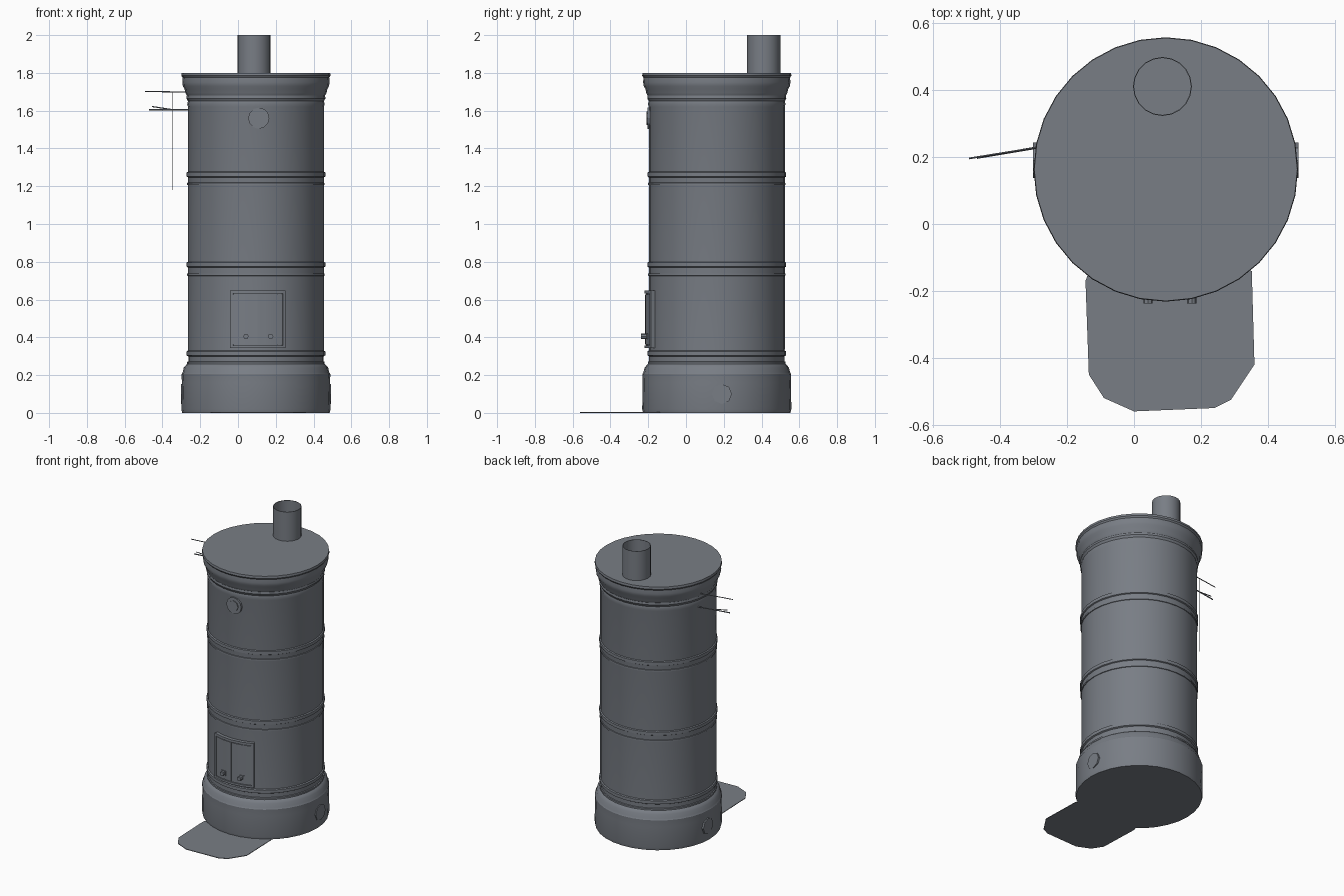
import bpy, bmesh, math
from mathutils import Vector, Matrix

if "Cube" in bpy.data.objects:
    bpy.data.objects.remove(bpy.data.objects["Cube"])

CENTRE = Vector((0.095, 0.163, 0))
BODY_R = 0.36
X, Y = Vector((1, 0, 0)), Vector((0, 1, 0))

metal = bpy.data.materials.new("grey_metal")
metal.use_nodes = True
GREY = (0.19, 0.207, 0.235, 1)
metal.diffuse_color = GREY
metal.node_tree.nodes["Principled BSDF"].inputs["Base Color"].default_value = GREY


def finish(name, bm, smooth=False):
    bmesh.ops.recalc_face_normals(bm, faces=bm.faces)
    mesh = bpy.data.meshes.new(name)
    bm.to_mesh(mesh)
    bm.free()
    mesh.materials.append(metal)
    obj = bpy.data.objects.new(name, mesh)
    bpy.context.collection.objects.link(obj)
    if smooth:
        bpy.ops.object.select_all(action='DESELECT')
        obj.select_set(True)
        bpy.context.view_layer.objects.active = obj
        bpy.ops.object.shade_smooth_by_angle(angle=math.radians(30))
    return obj


def lathe(name, profile, centre, sides):
    """Spin a (radius, height) profile about a vertical axis."""
    bm = bmesh.new()
    verts = [bm.verts.new(centre + Vector((r, 0, z))) for r, z in profile]
    edges = [bm.edges.new(pair) for pair in zip(verts, verts[1:])]
    bmesh.ops.spin(bm, geom=verts + edges, cent=centre, axis=(0, 0, 1),
                   angle=math.tau, steps=sides, use_merge=True)
    bmesh.ops.remove_doubles(bm, verts=bm.verts, dist=0.0002)
    return finish(name, bm, True)


def rod(name, start, end, radius, sides=12):
    """Cylinder between two points."""
    start, end = Vector(start), Vector(end)
    axis = end - start
    turn = axis.to_track_quat('Z', 'Y').to_matrix().to_4x4()
    bm = bmesh.new()
    bmesh.ops.create_cone(bm, cap_ends=True, segments=sides, radius1=radius,
                          radius2=radius, depth=axis.length,
                          matrix=Matrix.Translation((start + end) / 2) @ turn)
    return finish(name, bm, True)


def curved_plate(name, x0, x1, z0, z1, rise, steps=4):
    """Plate wrapped round the front of the body."""
    a0, a1 = (math.asin((x - CENTRE.x) / BODY_R) for x in (x0, x1))
    bm = bmesh.new()
    rings = []
    for i in range(steps + 1):
        a = a0 + (a1 - a0) * i / steps
        out = Vector((math.sin(a), -math.cos(a), 0))
        rings.append([bm.verts.new(CENTRE + out * r + Vector((0, 0, z)))
                      for r, z in ((BODY_R - 0.01, z0), (BODY_R + rise, z0),
                                   (BODY_R + rise, z1), (BODY_R - 0.01, z1))])
    for a, b in zip(rings, rings[1:]):
        for k in range(4):
            n = (k + 1) % 4
            bm.faces.new((a[k], a[n], b[n], b[k]))
    bm.faces.new(rings[0])
    bm.faces.new(rings[-1])
    return finish(name, bm, True)


# Main drum: plinth, stepped moulding, plain wall, flared cornice and lid
lathe("stove_body", [
    (0, 0), (0.39, 0), (0.395, 0.02), (0.392, 0.16), (0.394, 0.205),
    (0.388, 0.215), (0.382, 0.24), (0.366, 0.258), (0.358, 0.262),
    (0.358, 0.30), (BODY_R, 0.34), (BODY_R, 1.62), (0.364, 1.635),
    (0.36, 1.65), (0.368, 1.665), (0.366, 1.68), (0.374, 1.695),
    (0.378, 1.715), (0.387, 1.73), (0.39, 1.75), (0.388, 1.775),
    (0.395, 1.785), (0.393, 1.80), (0, 1.80)], CENTRE, 32)

# Raised hoops in the wall
for label, z in (("lower", 0.785), ("upper", 1.262), ("lower_thin", 0.732),
                 ("upper_thin", 1.212), ("foot", 0.315), ("foot_thin", 0.265)):
    h, rise = (0.018, 0.007) if "thin" not in label else (0.009, 0.004)
    lathe(label + "_hoop", [(BODY_R - 0.006, z - h), (BODY_R + rise, z - h * 0.6),
                            (BODY_R + rise, z + h * 0.6), (BODY_R - 0.006, z + h)],
          CENTRE, 32)

# Open flue pipe at the back of the lid
lathe("flue_pipe", [(0.085, 1.80), (0.088, 1.80), (0.088, 2.0), (0.085, 2.0),
                    (0.085, 1.80)], Vector((0.085, 0.411, 0)), 20)

# Double fire door with raised frame and knobs
curved_plate("door_backing", -0.028, 0.235, 0.35, 0.64, 0.014)
for side, x in (("right", -0.022), ("left", 0.109)):
    curved_plate(side + "_door", x, x + 0.122, 0.362, 0.628, 0.02)
    kx = x + 0.064
    rod(side + "_door_knob", (kx, -0.205, 0.405), (kx, -0.238, 0.405), 0.014, 8)
    curved_plate(side + "_latch", kx - 0.02, kx + 0.02, 0.39, 0.42, 0.024, 2)
curved_plate("door_top_frame", -0.033, 0.242, 0.632, 0.648, 0.023)
curved_plate("door_bottom_frame", -0.033, 0.242, 0.344, 0.358, 0.023)
for label, x in (("right", -0.033), ("left", 0.229)):
    curved_plate(label + "_door_frame", x, x + 0.013, 0.344, 0.648, 0.023, 1)

# Round covers: one on the front, one each side of the plinth
front = Vector((0.11, CENTRE.y - BODY_R, 1.56))
rod("front_cover", front + Y * 0.02, front - Y * 0.006, 0.056, 12)
rod("front_cover_boss", front, front - Y * 0.011, 0.035, 8)
for label, s in (("left", 1), ("right", -1)):
    spot = Vector((CENTRE.x + s * 0.375, 0.19, 0.10))
    rod(label + "_plinth_cover", spot, spot + X * s * 0.022, 0.053, 8)

# Damper rods on the side, with a thin hanging wire
rod("upper_damper_rod", (-0.25, 0.235, 1.698), (-0.493, 0.196, 1.702), 0.003, 6)
rod("lower_damper_rod", (-0.25, 0.235, 1.604), (-0.47, 0.198, 1.606), 0.004, 6)
rod("damper_handle", (-0.35, 0.218, 1.606), (-0.455, 0.201, 1.622), 0.003, 6)
rod("hanging_wire", (-0.345, 0.217, 1.18), (-0.345, 0.217, 1.70), 0.0012, 4)

# Thin hearth plate on the floor
bm = bmesh.new()
outline = [(-0.145, -0.17), (-0.135, -0.45), (-0.09, -0.52), (0, -0.56),
           (0.24, -0.55), (0.29, -0.525), (0.36, -0.42), (0.352, -0.14),
           (0.1, -0.1), (-0.13, -0.13)]
face = bm.faces.new([bm.verts.new((x, y, 0)) for x, y in outline])
top = bmesh.ops.extrude_face_region(bm, geom=[face])
bmesh.ops.translate(bm, vec=(0, 0, 0.004),
                    verts=[v for v in top["geom"] if isinstance(v, bmesh.types.BMVert)])
finish("hearth_plate", bm)
